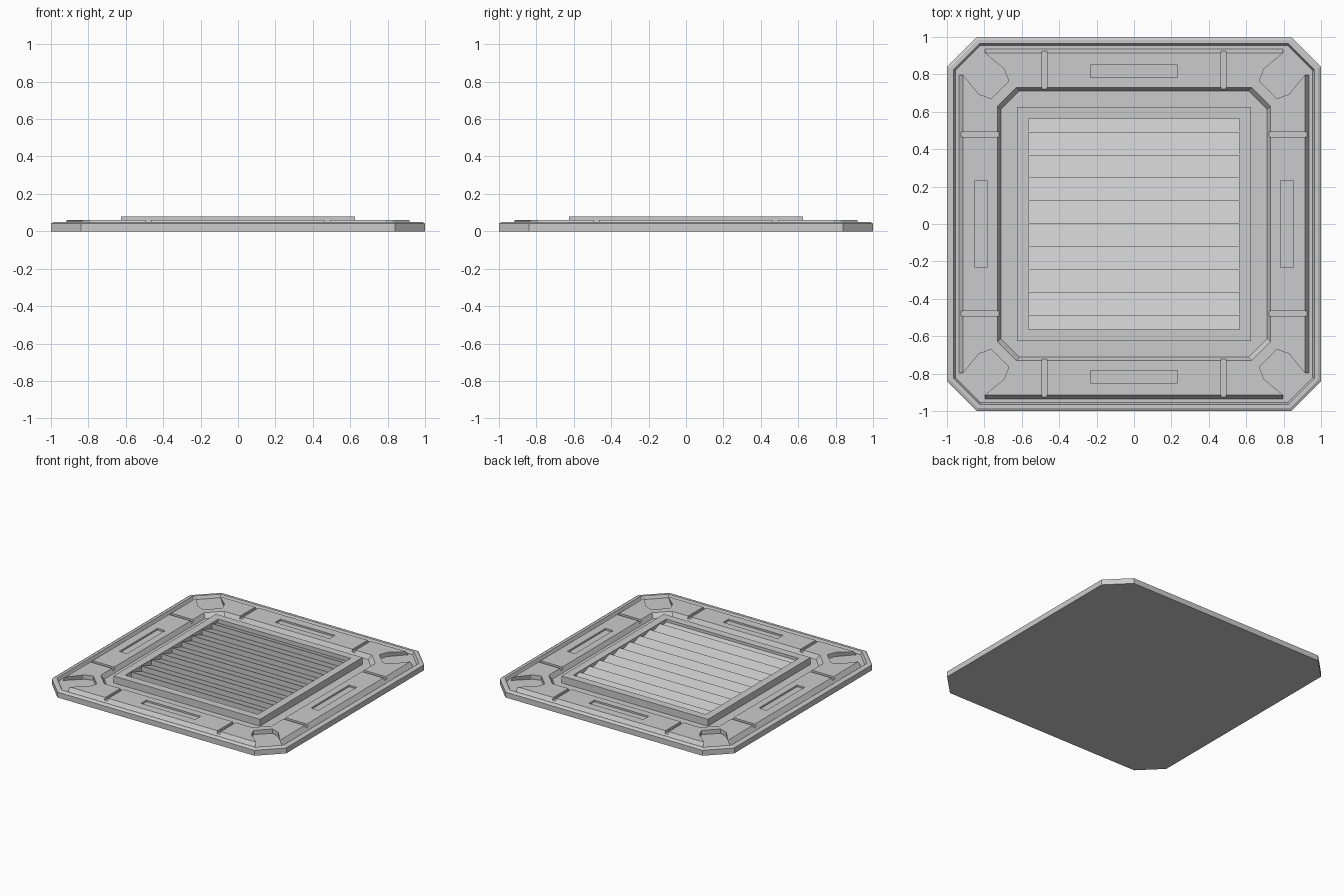
import bpy, bmesh, math

if "Cube" in bpy.data.objects:
    bpy.data.objects.remove(bpy.data.objects["Cube"])

def loft(name, loops, closed=False):
    """Skin rings of points; cap the ends, or join last to first when closed."""
    bm = bmesh.new()
    rings = [[bm.verts.new(p) for p in loop] for loop in loops]
    n = len(rings[0])
    pairs = list(zip(rings, rings[1:]))
    if closed:
        pairs.append((rings[-1], rings[0]))
    else:
        bm.faces.new(rings[0])
        bm.faces.new(rings[-1])
    for a, b in pairs:
        for i in range(n):
            j = (i + 1) % n
            bm.faces.new((a[i], a[j], b[j], b[i]))
    bmesh.ops.recalc_face_normals(bm, faces=bm.faces)
    me = bpy.data.meshes.new(name)
    bm.to_mesh(me)
    bm.free()
    ob = bpy.data.objects.new(name, me)
    bpy.context.collection.objects.link(ob)
    return ob

def around(corner, z):
    """Repeat one corner's points round all four corners."""
    pts = []
    for _ in range(4):
        pts += [(x, y, z) for x, y in corner]
        corner = [(y, -x) for x, y in corner]
    return pts

def octagon(d, z):
    a, h = 0.84 - d * math.tan(math.pi / 8), 1 - d
    return around([(a, h), (h, a)], z)

# base plate with a bevelled lip and sunken floor
FLOOR = 0.027
loft("base_plate", [octagon(0, 0), octagon(0, 0.042), octagon(0.015, 0.05),
                    octagon(0.035, 0.05), octagon(0.045, FLOOR)])

# raised border with notched corners and sloping walls
def border_outer(h, z):
    half = [(0.797, h), (0.695, 0.83), (0.67, 0.765)]
    return around(half + [(y, x) for x, y in reversed(half)], z)

def border_inner(h, z):
    b = h - 0.1
    half = [(0.5, h), (b, h), (b + 0.033, h - 0.033)]
    return around(half + [(y, x) for x, y in reversed(half)], z)

border = loft("raised_border", [border_outer(0.936, FLOOR - 0.007), border_outer(0.936, FLOOR),
                                border_outer(0.914, 0.06), border_inner(0.73, 0.06),
                                border_inner(0.712, FLOOR), border_inner(0.712, FLOOR - 0.007)],
              closed=True)

# slots and dividing grooves cut into the border
bm = bmesh.new()
def cut_box(cx, cy, sx, sy, z0):
    vs = bmesh.ops.create_cube(bm, size=1)["verts"]
    for v in vs:
        v.co = (cx + v.co.x * sx, cy + v.co.y * sy, z0 + (v.co.z + 0.5) * 0.06)

for s in (-1, 1):
    cut_box(0, s * 0.817, 0.464, 0.065, 0.047)
    cut_box(s * 0.817, 0, 0.065, 0.464, 0.047)
    for t in (-1, 1):
        cut_box(t * 0.479, s * 0.825, 0.026, 0.3, 0.043)
        cut_box(s * 0.825, t * 0.479, 0.3, 0.026, 0.043)
me = bpy.data.meshes.new("border_cutter")
bm.to_mesh(me)
bm.free()
cutter = bpy.data.objects.new("border_cutter", me)
bpy.context.collection.objects.link(cutter)
mod = border.modifiers.new("cuts", 'BOOLEAN')
mod.operation, mod.solver, mod.object = 'DIFFERENCE', 'EXACT', cutter
bpy.context.view_layer.objects.active = border
bpy.ops.object.modifier_apply(modifier="cuts")
bpy.data.objects.remove(cutter)

# square grille frame
def square(h, z):
    return around([(h, h)], z)

loft("grille_frame", [square(0.625, 0.01), square(0.625, 0.08),
                      square(0.565, 0.08), square(0.565, 0.01)], closed=True)

# louvre slats: saw-tooth profile, steps facing the front
PITCH, HI, LO, END = 0.1225, 0.074, 0.034, 0.565
rest = (END - 4 * PITCH) / PITCH
profile = [(-END, 0.01), (-END, LO + (HI - LO) * rest)]
for k in range(-4, 5):
    profile += [(k * PITCH, LO), (k * PITCH, HI)]
profile += [(END, HI - (HI - LO) * rest), (END, 0.01)]
loft("louvre_slats", [[(x, y, z) for y, z in profile] for x in (-END, END)])
